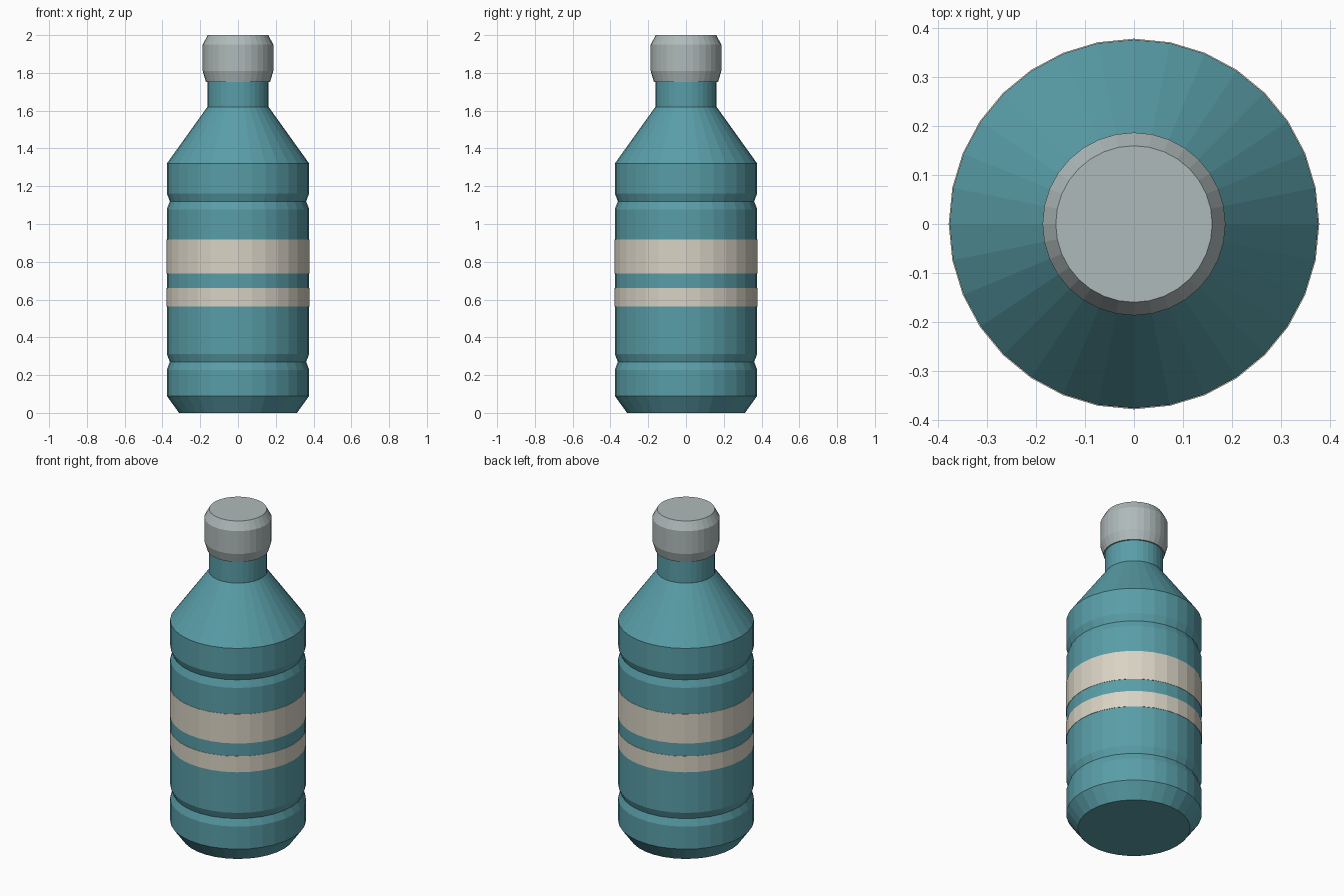
import bpy, bmesh, math

if "Cube" in bpy.data.objects:
    bpy.data.objects.remove(bpy.data.objects["Cube"])

SIDES = 32


def material(name, rgb):
    m = bpy.data.materials.new(name)
    m.diffuse_color = (*rgb, 1)
    m.use_nodes = True
    m.node_tree.nodes["Principled BSDF"].inputs["Base Color"].default_value = m.diffuse_color
    return m


def lathe(name, profile, mat, closed=False):
    """Spin (radius, z) points about z; capped ends, or a closed ring."""
    bm = bmesh.new()
    rings = [[bm.verts.new((r * math.cos(2 * math.pi * i / SIDES),
                            r * math.sin(2 * math.pi * i / SIDES), z))
              for i in range(SIDES)] for r, z in profile]
    pairs = list(zip(rings, rings[1:]))
    if closed:
        pairs.append((rings[-1], rings[0]))
    else:
        bm.faces.new(rings[0])
        bm.faces.new(rings[-1])
    for a, b in pairs:
        for i in range(SIDES):
            j = (i + 1) % SIDES
            bm.faces.new((a[i], a[j], b[j], b[i]))
    bmesh.ops.recalc_face_normals(bm, faces=bm.faces)
    mesh = bpy.data.meshes.new(name)
    bm.to_mesh(mesh)
    bm.free()
    mesh.materials.append(mat)
    obj = bpy.data.objects.new(name, mesh)
    bpy.context.collection.objects.link(obj)
    return obj


teal = material("teal", (0.10, 0.34, 0.39))
cream = material("cream", (0.69, 0.65, 0.55))
grey = material("cap_grey", (0.43, 0.49, 0.49))

R = 0.377


def groove(z):
    return [(R, z - 0.042), (R - 0.016, z), (R, z + 0.042)]


# Bottle body: chamfered foot, two grooves, cone shoulder, neck
lathe("bottle_body",
      [(0.312, 0), (R, 0.09)] + groove(0.27) + groove(1.12)
      + [(R, 1.32), (0.162, 1.62), (0.162, 1.76)], teal)

# Label bands around the body
for name, z0, z1 in (("narrow_band", 0.562, 0.66), ("wide_band", 0.738, 0.917)):
    lathe(name, [(R - 0.004, z0), (R + 0.002, z0),
                 (R + 0.002, z1), (R - 0.004, z1)], cream, closed=True)

# Screw cap with chamfered rims
lathe("cap", [(0.17, 1.753), (0.187, 1.81), (0.187, 1.95), (0.16, 2.0)], grey)
